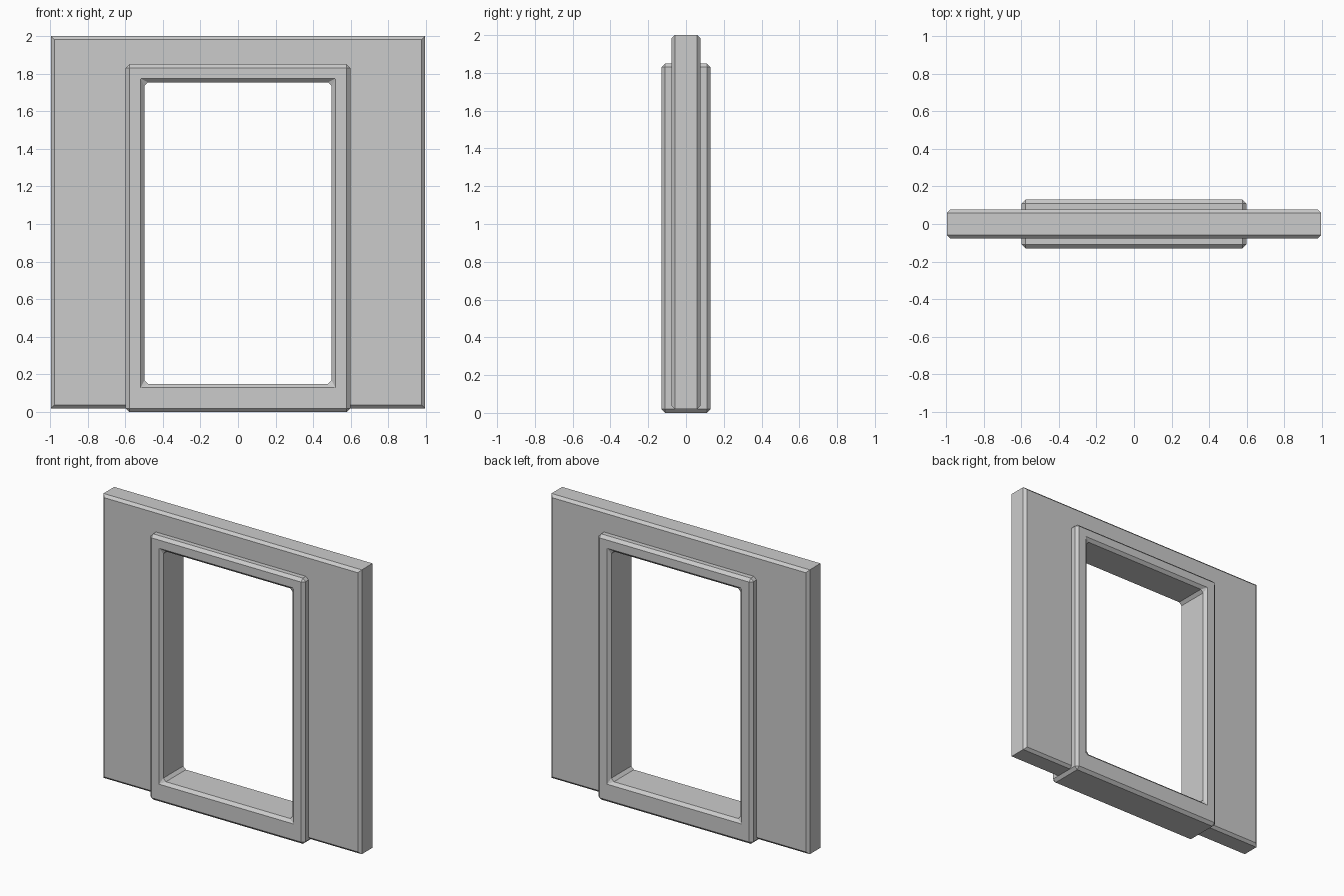
import bpy, bmesh

if "Cube" in bpy.data.objects:
    bpy.data.objects.remove(bpy.data.objects["Cube"])


def ring(name, outer, inner, depth, bevel, bevel_all):
    """Rectangular ring in the xz plane; rects are (half width, z low, z high)."""
    bm = bmesh.new()

    def loop(rect, y):
        w, lo, hi = rect
        return [bm.verts.new((x, y, z)) for x, z in ((-w, lo), (w, lo), (w, hi), (-w, hi))]

    loops = [loop(outer, -depth), loop(outer, depth), loop(inner, depth), loop(inner, -depth)]
    for k in range(4):
        a, b = loops[k], loops[(k + 1) % 4]
        for i in range(4):
            j = (i + 1) % 4
            bm.faces.new((a[i], a[j], b[j], b[i]))
    bmesh.ops.recalc_face_normals(bm, faces=bm.faces[:])

    # Chamfer every sharp edge, or only the front and back outer perimeter
    if bevel_all:
        edges = [e for e in bm.edges if e.calc_face_angle() > 0.5]
    else:
        edges = [bm.edges.get((l[i], l[(i + 1) % 4])) for l in loops[:2] for i in range(4)]
    bmesh.ops.bevel(bm, geom=edges, offset=bevel, offset_type='OFFSET', segments=1,
                    profile=0.5, affect='EDGES', loop_slide=False)

    mesh = bpy.data.meshes.new(name)
    bm.to_mesh(mesh)
    bm.free()
    obj = bpy.data.objects.new(name, mesh)
    bpy.context.collection.objects.link(obj)
    return obj


# Wall panel, its hole hidden inside the frame
ring("wall_panel", (0.995, 0.02, 2.0), (0.55, 0.075, 1.8), 0.077, 0.018, False)

# Thicker opening frame with chamfered edges
ring("opening_frame", (0.597, 0.0, 1.85), (0.498, 0.15, 1.753), 0.13, 0.02, True)
